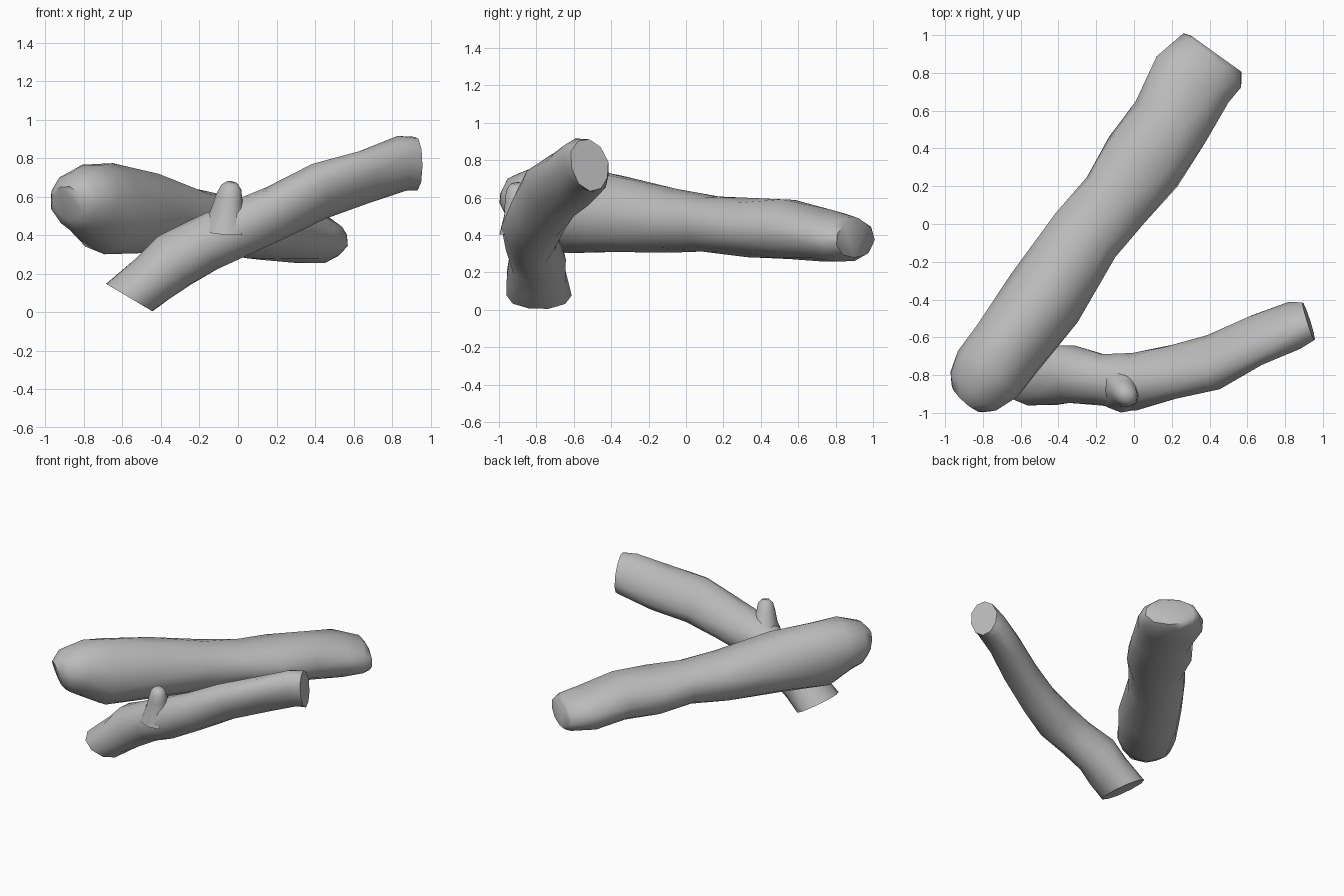
import bpy, bmesh, math, random
from mathutils import Vector

if "Cube" in bpy.data.objects:
    bpy.data.objects.remove(bpy.data.objects["Cube"])

random.seed(4)
SIDES = 10

bark = bpy.data.materials.new("grey_bark")
bark.use_nodes = True
bark.diffuse_color = (0.5, 0.5, 0.5, 1)
bsdf = bark.node_tree.nodes["Principled BSDF"]
bsdf.inputs["Base Color"].default_value = (0.5, 0.5, 0.5, 1)
bsdf.inputs["Roughness"].default_value = 0.9


def log(name, stations, jitter=0.04, start_axis=None):
    """Loft rings through (centre, half width, half height, lean) stations."""
    bm = bmesh.new()
    rings = []
    last = len(stations) - 1
    for i, (c, w, h, lean) in enumerate(stations):
        before = Vector(stations[max(i - 1, 0)][0])
        after = Vector(stations[min(i + 1, last)][0])
        along = (after - before).normalized()
        if i == 0 and start_axis:
            along = Vector(start_axis).normalized()
        side = along.cross(Vector((0, 0, 1))).normalized()
        up = side.cross(along)
        ring = []
        for k in range(SIDES):
            a = math.tau * (k + 0.5 * (i % 2)) / SIDES
            r = 1.02 + random.uniform(-jitter, jitter)
            ring.append(bm.verts.new(Vector(c) + side * (w * r * math.cos(a))
                                     + up * (h * r * math.sin(a + lean))))
        rings.append(ring)
    # bark skin, triangulated between staggered rings
    for i in range(last):
        a, b = rings[i], rings[i + 1]
        for k in range(SIDES):
            n = (k + 1) % SIDES
            if i % 2 == 0:
                bm.faces.new((a[k], a[n], b[k]))
                bm.faces.new((a[n], b[n], b[k]))
            else:
                bm.faces.new((a[k], b[n], b[k]))
                bm.faces.new((a[k], a[n], b[n]))
    bm.faces.new(rings[0])
    bm.faces.new(rings[-1])
    bmesh.ops.recalc_face_normals(bm, faces=bm.faces)
    mesh = bpy.data.meshes.new(name)
    bm.to_mesh(mesh)
    bm.free()
    obj = bpy.data.objects.new(name, mesh)
    bpy.context.collection.objects.link(obj)
    mesh.materials.append(bark)
    bpy.ops.object.select_all(action="DESELECT")
    obj.select_set(True)
    bpy.context.view_layer.objects.active = obj
    bpy.ops.object.shade_smooth_by_angle(angle=math.radians(50))


# Thick log: distance along its axis, sideways offset, height, half width, half height
thick = [(-1.27, -.18, .57, .11, .09), (-1.22, -.175, .585, .16, .145),
         (-1.1, -.17, .585, .20, .185), (-.93, -.165, .535, .205, .23),
         (-.6, -.16, .51, .215, .215), (-.2, -.17, .475, .20, .17),
         (.05, -.155, .46, .195, .15), (.3, -.155, .445, .225, .155),
         (.55, -.15, .43, .21, .16), (.8, -.195, .395, .235, .14),
         (.95, -.17, .375, .21, .12), (.99, -.17, .375, .17, .095)]
log("thick_log", [((t * .58 + n * .81, t * .81 - n * .58, z), w, h, 0)
                  for t, n, z, w, h in thick])

# Thin branch leaning over the ground, its foot cut at a slant
log("thin_branch", [
    ((-.565, -.79, .077), .17, .145, 0), ((-.44, -.80, .18), .165, .135, 0),
    ((-.33, -.79, .27), .15, .15, 0), ((-.17, -.825, .355), .135, .14, 0),
    ((0, -.83, .43), .15, .145, .1), ((.2, -.79, .515), .145, .145, .25),
    ((.42, -.73, .625), .14, .15, .4), ((.65, -.61, .70), .135, .145, .4),
    ((.85, -.54, .77), .125, .145, .3), ((.925, -.515, .775), .105, .14, .2)],
    start_axis=(.51, 0, .86))

# Broken twig stub swelling out of the branch
log("twig_stub", [
    ((-.06, -.86, .43), .13, .14, 0), ((-.055, -.88, .53), .085, .095, 0),
    ((-.045, -.90, .60), .065, .075, 0), ((-.035, -.91, .65), .05, .055, 0),
    ((-.03, -.915, .675), .025, .03, 0)])
